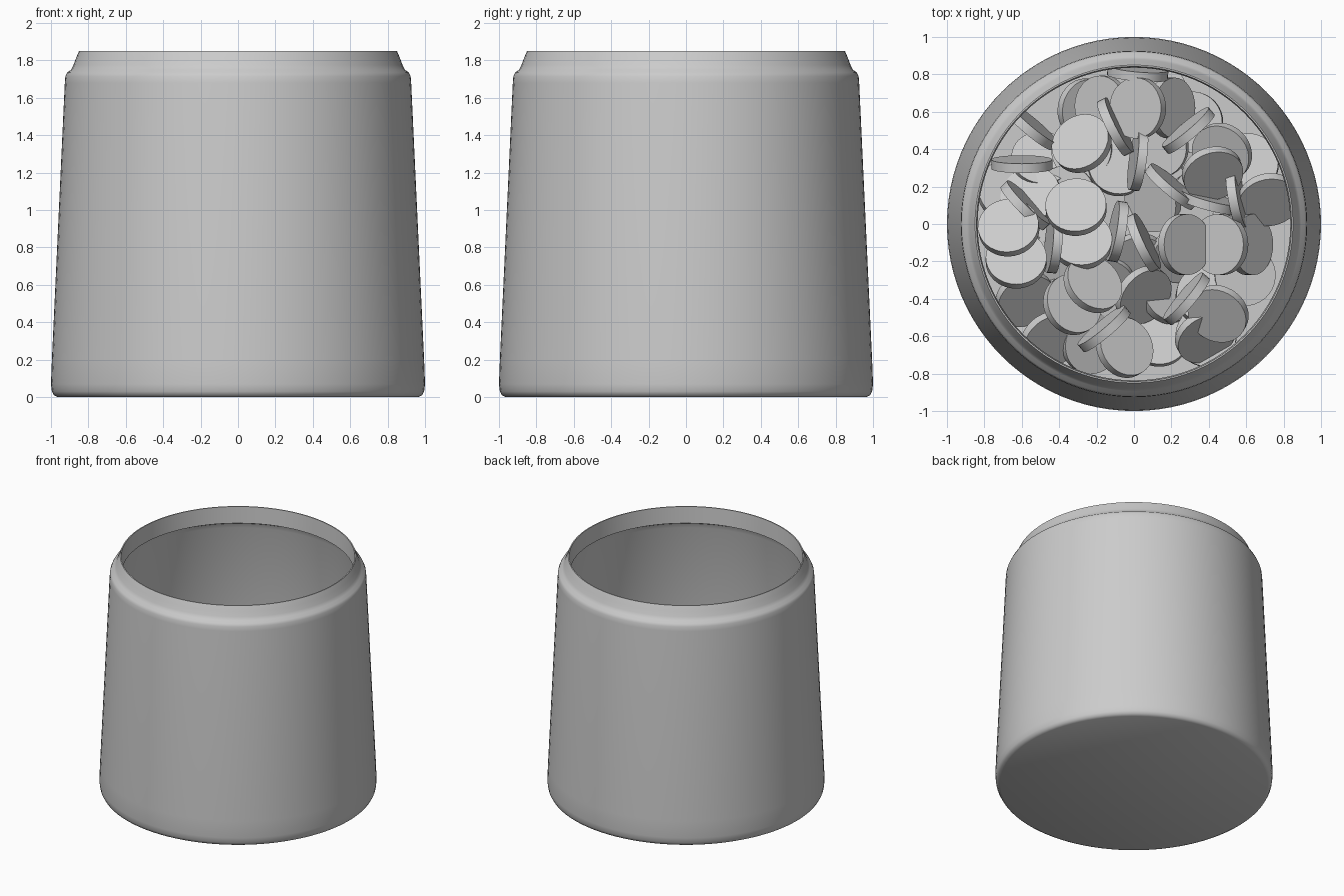
import bpy, bmesh, math, random
from mathutils import Matrix, Vector

random.seed(4)


def link(name, bm, angle):
    bmesh.ops.remove_doubles(bm, verts=bm.verts, dist=1e-5)
    bmesh.ops.recalc_face_normals(bm, faces=bm.faces)
    me = bpy.data.meshes.new(name)
    bm.to_mesh(me)
    bm.free()
    ob = bpy.data.objects.new(name, me)
    bpy.context.collection.objects.link(ob)
    bpy.ops.object.select_all(action='DESELECT')
    ob.select_set(True)
    bpy.context.view_layer.objects.active = ob
    bpy.ops.object.shade_smooth_by_angle(angle=math.radians(angle))
    return ob


# Jar: outer wall, neck, thin rim, inner lip, inner wall and floor
profile = [(0, 0), (0.965, 0), (0.985, 0.01), (0.995, 0.03), (1.0, 0.07),
           (0.995, 0.2), (0.926, 1.68), (0.923, 1.715), (0.914, 1.735),
           (0.893, 1.75), (0.88, 1.775), (0.867, 1.81), (0.85, 1.85),
           (0.842, 1.85), (0.836, 1.72), (0.875, 1.70), (0.89, 1.66),
           (0.955, 0.2), (0.945, 0.09), (0.91, 0.05), (0, 0.05)]
bm = bmesh.new()
vs = [bm.verts.new((r, 0, z)) for r, z in profile]
es = [bm.edges.new(p) for p in zip(vs, vs[1:])]
bmesh.ops.spin(bm, geom=vs + es, axis=(0, 0, 1), cent=(0, 0, 0),
               steps=96, angle=2 * math.pi)
link("jar", bm, 40)

# Tablets seen from above, uppermost first: x, y, lean direction, tilt
leaning = [(-0.28, 0.43, 130, 35), (-0.31, 0.09, 95, 30), (-0.67, -0.02, 100, 30),
           (0.02, 0.62, 180, 32), (-0.22, -0.32, 45, 40), (0.42, 0.27, 290, 40),
           (0.45, -0.48, 240, 35), (0.27, -0.11, 0, 40), (-0.28, -0.09, 90, 30),
           (-0.63, -0.19, 90, 28), (0.46, -0.11, 180, 32), (0.47, 0.38, 225, 30),
           (-0.33, -0.43, 30, 32), (-0.17, 0.63, 180, 35), (-0.05, -0.66, 30, 35),
           (0.72, 0.13, 280, 40), (0.38, -0.60, 300, 45), (0.62, -0.11, 0, 50),
           (0.20, 0.62, 0, 48), (0.05, -0.38, 320, 45), (-0.58, -0.40, 300, 40),
           (-0.45, -0.62, 310, 40), (0.10, 0.12, 200, 35), (-0.55, 0.15, 120, 30)]
# Tablets standing nearly on edge: x, y, lean direction
upright = [(0.02, 0.34, 172), (-0.10, 0.52, 27), (0.29, 0.50, 130),
           (-0.60, 0.32, 90), (-0.55, 0.52, 50), (-0.43, -0.10, 175),
           (-0.09, -0.04, 170), (0.05, -0.10, 25), (0.28, -0.40, 140),
           (-0.16, -0.56, 130), (0.20, 0.20, 50), (0.40, 0.12, 75),
           (-0.58, 0.10, 45), (0.02, 0.81, 85), (0.55, 0.14, 10)]

poses = [(x, y, 0.60 - 0.014 * i, a, t) for i, (x, y, a, t) in enumerate(leaning)]
poses += [(x, y, 0.52 - 0.008 * i, a, 82) for i, (x, y, a) in enumerate(upright)]
# Buried tablets filling the bottom of the pile
for i in range(34):
    r, a = 0.74 * math.sqrt((i + 0.5) / 34), i * 2.39996
    poses.append((r * math.cos(a), r * math.sin(a), random.uniform(0.17, 0.27),
                  random.uniform(0, 360), random.uniform(5, 40)))

bm = bmesh.new()
for x, y, z, az, tilt in poses:
    m = (Matrix.Translation((x, y, z)) @ Matrix.Rotation(math.radians(az), 4, 'Z')
         @ Matrix.Rotation(math.radians(tilt), 4, 'Y'))
    bmesh.ops.create_cone(bm, cap_ends=True, segments=32, radius1=0.163,
                          radius2=0.163, depth=0.05, matrix=m)
link("tablets", bm, 35)
